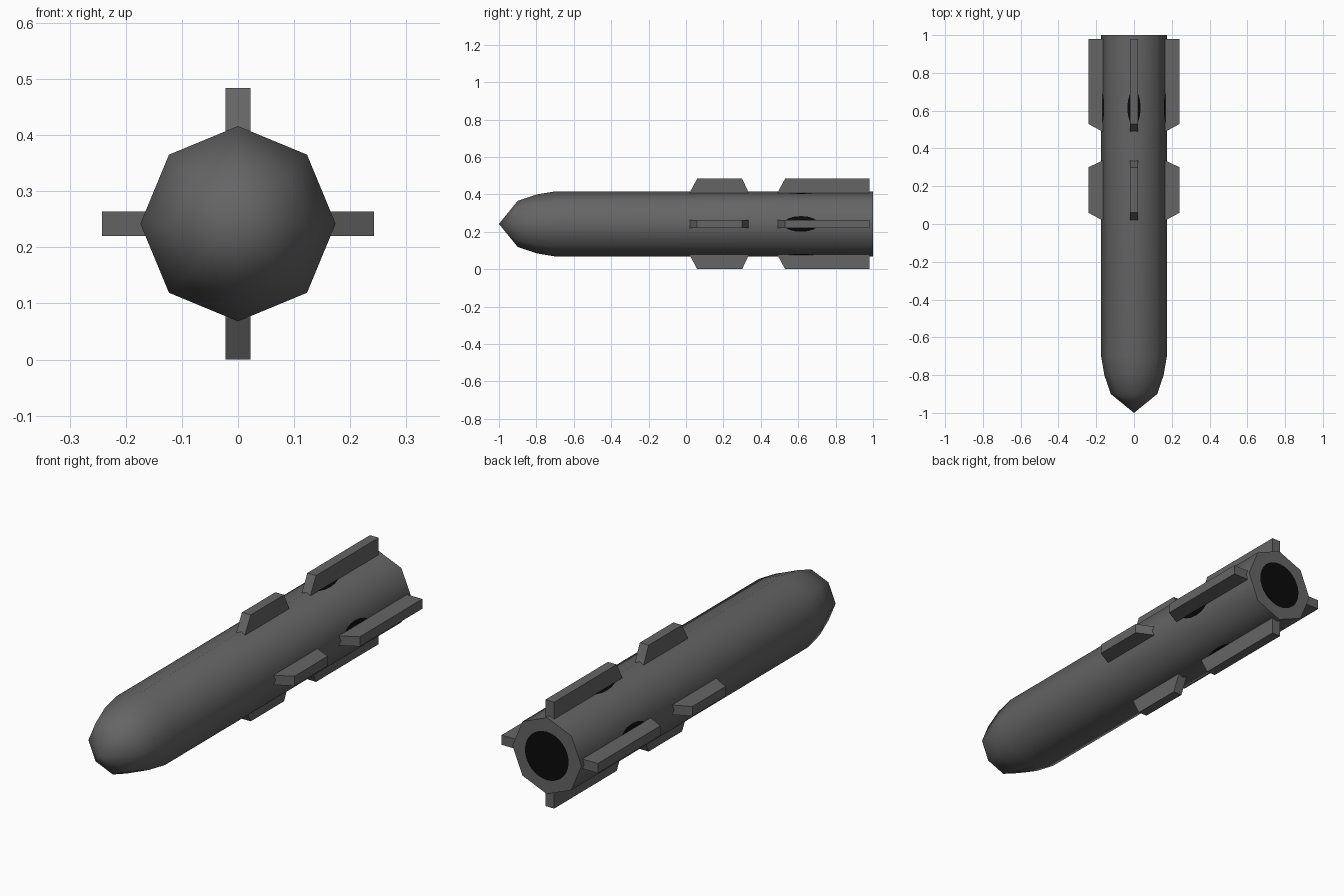
import bpy, bmesh, math
from mathutils import Matrix, Vector

if "Cube" in bpy.data.objects:
    bpy.data.objects.remove(bpy.data.objects["Cube"])

ZC = 0.242   # height of the long axis
R = 0.174    # body radius
SIDES = 8


def material(name, v):
    m = bpy.data.materials.new(name)
    m.diffuse_color = (v, v, v, 1)
    m.use_nodes = True
    m.node_tree.nodes["Principled BSDF"].inputs["Base Color"].default_value = m.diffuse_color
    return m


GREY = material("dark grey", 0.13)
BLACK = material("soot black", 0.003)


def make(name, verts, faces, mat, smooth=False):
    me = bpy.data.meshes.new(name)
    me.from_pydata(verts, [], faces)
    bm = bmesh.new()
    bm.from_mesh(me)
    bmesh.ops.recalc_face_normals(bm, faces=bm.faces)
    bm.to_mesh(me)
    bm.free()
    me.materials.append(mat)
    ob = bpy.data.objects.new(name, me)
    bpy.context.collection.objects.link(ob)
    if smooth:
        bpy.context.view_layer.objects.active = ob
        ob.select_set(True)
        bpy.ops.object.shade_smooth_by_angle(angle=math.radians(60))
        ob.select_set(False)
    return ob


def ring(r, y, n):
    return [(r * math.sin(2 * math.pi * i / n), y, ZC + r * math.cos(2 * math.pi * i / n))
            for i in range(n)]


# Body: octagonal tube with a rounded, pointed nose
verts = [(0, -1, ZC)]
profile = [(-0.9, 0.123), (-0.8, 0.157), (-0.7, R), (1.0, R)]
for y, r in profile:
    verts += ring(r, y, SIDES)
faces = [(0, 1 + i, 1 + (i + 1) % SIDES) for i in range(SIDES)]
for k in range(len(profile) - 1):
    a, b = 1 + k * SIDES, 1 + (k + 1) * SIDES
    faces += [(a + i, b + i, b + (i + 1) % SIDES, a + (i + 1) % SIDES) for i in range(SIDES)]
faces.append(tuple(range(len(verts) - SIDES, len(verts))))
make("body", verts, faces, GREY, smooth=True)

# Exhaust: dark disc on the tail
make("exhaust_disc", ring(0.11, 1.001, 32), [tuple(range(32))], BLACK)


# Fins: outline in (y, radius), thickened, repeated around the axis
def fin(name, outline, turn):
    n, t = len(outline), 0.022
    rot = Matrix.Rotation(turn, 3, 'Y')
    pts = [rot @ Vector((s * t, y, r)) + Vector((0, 0, ZC)) for s in (-1, 1) for y, r in outline]
    fs = [tuple(range(n)), tuple(range(n, 2 * n))]
    fs += [(i, (i + 1) % n, n + (i + 1) % n, n + i) for i in range(n)]
    make(name, pts, fs, GREY)


# Soot: thin dark patch folded over the body edge under a rear fin
def soot(name, y0, y1, half, turn):
    rot = Matrix.Rotation(turn, 3, 'Y')
    slope = math.tan(math.pi / 8)
    yc, hy = (y0 + y1) / 2, (y1 - y0) / 2
    pts, fs = [], []
    for s in (-1, 1):
        base = len(pts)
        for i in range(9):
            a = math.pi * i / 8
            x = s * half * math.sin(a)
            pts.append(rot @ Vector((x, yc - hy * math.cos(a), R + 0.001 - abs(x) * slope))
                       + Vector((0, 0, ZC)))
        idx = tuple(range(base, base + 9))
        fs.append(idx if s < 0 else idx[::-1])
    make(name, pts, fs, BLACK)


FRONT_FIN = [(0.02, 0.16), (0.02, 0.168), (0.06, 0.242), (0.30, 0.242), (0.335, 0.168), (0.335, 0.16)]
REAR_FIN = [(0.49, 0.16), (0.49, 0.168), (0.53, 0.242), (0.98, 0.242), (0.98, 0.16)]
for k, side in enumerate(("top", "right", "bottom", "left")):
    turn = k * math.pi / 2
    fin("front_fin_" + side, FRONT_FIN, turn)
    fin("rear_fin_" + side, REAR_FIN, turn)
    soot("soot_patch_" + side, 0.52, 0.71, 0.035 if k % 2 == 0 else 0.042, turn)
